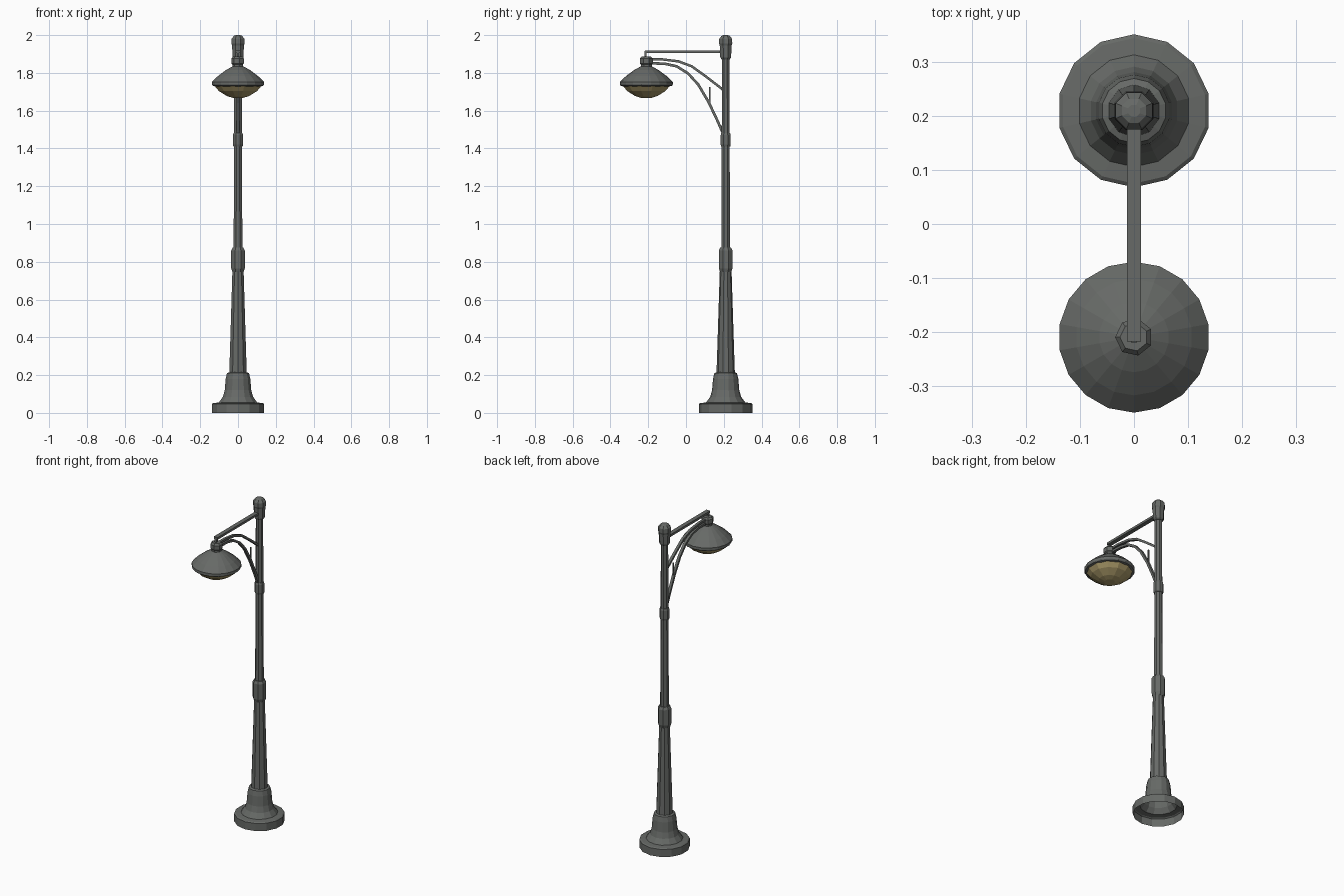
import bpy, bmesh, math
from mathutils import Vector

if "Cube" in bpy.data.objects:
    bpy.data.objects.remove(bpy.data.objects["Cube"])

POLE_Y, LAMP_Y = 0.21, -0.21


def material(name, rgb):
    m = bpy.data.materials.new(name)
    m.diffuse_color = (*rgb, 1)
    m.use_nodes = True
    m.node_tree.nodes["Principled BSDF"].inputs["Base Color"].default_value = m.diffuse_color
    return m


iron = material("dark grey iron", (0.135, 0.143, 0.135))
amber = material("warm amber glass", (0.40, 0.32, 0.14))


def finish(name, bm, mat):
    me = bpy.data.meshes.new(name)
    bm.to_mesh(me)
    bm.free()
    me.materials.append(mat)
    ob = bpy.data.objects.new(name, me)
    bpy.context.collection.objects.link(ob)
    return ob


def lathe(name, profile, y, sides, mat=iron, phase=0.5, bottom=True, top=True):
    """Turn a (radius, z) profile, listed bottom to top, around a vertical axis."""
    bm = bmesh.new()
    rings = []
    for r, z in profile:
        angles = [2 * math.pi * (i + phase) / sides for i in range(sides)]
        rings.append([bm.verts.new((r * math.cos(a), y + r * math.sin(a), z)) for a in angles])
    for a, b in zip(rings, rings[1:]):
        for i in range(sides):
            j = (i + 1) % sides
            bm.faces.new((a[i], a[j], b[j], b[i]))
    if bottom:
        bm.faces.new(rings[0][::-1])
    if top:
        bm.faces.new(rings[-1])
    return finish(name, bm, mat)


def bar(name, path, width, thick):
    """Sweep a rectangular section along a (y, z) path in the plane x = 0."""
    bm = bmesh.new()
    pts = [Vector(p) for p in path]
    rings = []
    for i, p in enumerate(pts):
        d = (pts[min(i + 1, len(pts) - 1)] - pts[max(i - 1, 0)]).normalized()
        n = Vector((-d.y, d.x)) * thick / 2
        rings.append([bm.verts.new((sx * width / 2, p.x + s * n.x, p.y + s * n.y))
                      for sx, s in ((-1, -1), (1, -1), (1, 1), (-1, 1))])
    for a, b in zip(rings, rings[1:]):
        for i in range(4):
            j = (i + 1) % 4
            bm.faces.new((a[i], a[j], b[j], b[i]))
    bm.faces.new(rings[0][::-1])
    bm.faces.new(rings[-1])
    bmesh.ops.recalc_face_normals(bm, faces=bm.faces)
    return finish(name, bm, iron)


# Flared base, hollow underneath
lathe("base", [(0.142, 0), (0.142, 0.047), (0.135, 0.052), (0.104, 0.055), (0.082, 0.085),
               (0.072, 0.12), (0.067, 0.18), (0.060, 0.21), (0.045, 0.216)],
      POLE_Y, 14, bottom=False)

# Tapered lower post, slim upper post and their collars
lathe("lower_post", [(0.049, 0.20), (0.044, 0.35), (0.031, 0.76)], POLE_Y, 10)
lathe("middle_collar", [(0.032, 0.745), (0.039, 0.765), (0.039, 0.86), (0.031, 0.875)], POLE_Y, 8)
lathe("upper_post", [(0.025, 0.86), (0.021, 1.90)], POLE_Y, 8)
lathe("upper_collar", [(0.026, 1.41), (0.029, 1.42), (0.029, 1.47), (0.025, 1.482)], POLE_Y, 8)

# Cap on top of the post
lathe("post_cap", [(0.024, 1.872), (0.031, 1.882), (0.034, 1.945), (0.038, 1.955),
                   (0.037, 1.98), (0.024, 1.996), (0.012, 2.0)], POLE_Y, 8)

# Straight arm with its hanger
bar("top_arm", [(-0.218, 1.912), (0.205, 1.912)], 0.026, 0.014)
bar("lamp_hanger", [(LAMP_Y - 0.004, 1.875), (LAMP_Y - 0.004, 1.916)], 0.012, 0.011)

# Curved brackets and the small strut
bar("upper_bracket", [(-0.20, 1.872), (-0.13, 1.872), (-0.04, 1.861), (0.03, 1.835),
                      (0.10, 1.785), (0.20, 1.708)], 0.016, 0.013)
bar("lower_bracket", [(-0.20, 1.852), (-0.11, 1.848), (-0.05, 1.835), (0.01, 1.798),
                      (0.065, 1.738), (0.12, 1.645), (0.165, 1.55), (0.20, 1.47)], 0.016, 0.014)
bar("bracket_strut", [(0.125, 1.63), (0.125, 1.725)], 0.008, 0.007)

# Lamp: neck, shade with rim, glass bowl
lathe("lamp_neck", [(0.029, 1.825), (0.030, 1.845), (0.035, 1.850), (0.035, 1.876), (0.026, 1.886)],
      LAMP_Y, 7)
lathe("lamp_shade", [(0.120, 1.728), (0.136, 1.732), (0.140, 1.738), (0.140, 1.752),
                     (0.108, 1.783), (0.065, 1.815), (0.030, 1.834)], LAMP_Y, 18)
lathe("lamp_glass", [(0.030, 1.668), (0.062, 1.678), (0.105, 1.704), (0.128, 1.731)],
      LAMP_Y, 12, amber)
